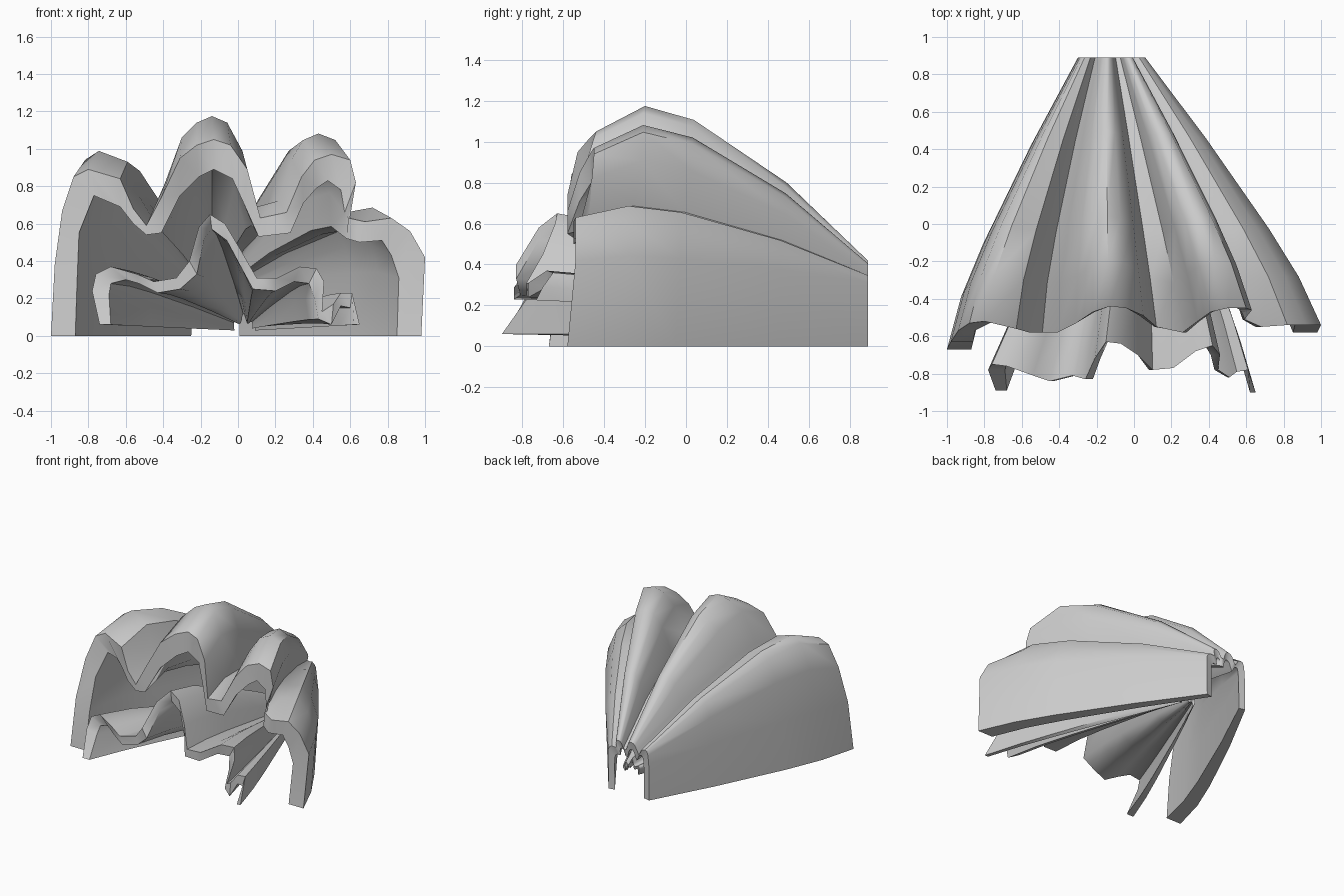
import bpy, bmesh, math

STATIONS = [0, .18, .36, .7, 1]      # rim -> hinge
BULGE = [0, .84, 1, .68, 0]          # arch of each rib between rim and hinge

# Rim columns: outer x, outer z, y, inner x, inner z
UPPER = [
    (-1.0, 0, -.67, -.87, 0), (-.98, .38, -.63, -.86, .3),
    (-.94, .67, -.57, -.85, .55), (-.88, .85, -.53, -.77, .75),
    (-.8, .89, -.52, -.7, .72), (-.63, .84, -.56, -.63, .69),
    (-.56, .68, -.58, -.56, .6), (-.49, .59, -.58, -.49, .54),
    (-.41, .74, -.58, -.41, .55), (-.31, .95, -.53, -.31, .75),
    (-.22, 1.02, -.47, -.21, .85), (-.13, 1.05, -.44, -.13, .89),
    (-.04, 1.02, -.45, -.03, .84), (.05, .89, -.49, .03, .71),
    (.12, .63, -.55, .11, .53), (.26, .66, -.58, .28, .55),
    (.34, .85, -.52, .35, .71), (.41, .94, -.47, .42, .79),
    (.5, .97, -.45, .48, .83), (.6, .94, -.45, .55, .78),
    (.63, .82, -.46, .57, .66), (.59, .63, -.51, .58, .52),
    (.68, .61, -.55, .65, .5), (.82, .63, -.54, .77, .51),
    (.92, .56, -.54, .82, .43), (1.0, .42, -.54, .86, .31),
    (.98, 0, -.58, .85, 0),
]
LOWER = [
    (-.74, .06, -.89, -.68, .06), (-.78, .24, -.78, -.69, .22),
    (-.76, .33, -.75, -.68, .28), (-.68, .37, -.76, -.6, .3),
    (-.54, .33, -.81, -.53, .28), (-.45, .29, -.84, -.43, .23),
    (-.33, .31, -.81, -.31, .25), (-.26, .4, -.83, -.22, .33),
    (-.21, .58, -.72, -.18, .52), (-.15, .65, -.63, -.14, .57),
    (-.07, .6, -.64, -.06, .51), (.02, .45, -.7, .02, .36),
    (.1, .31, -.78, .08, .25), (.21, .31, -.77, .2, .24),
    (.33, .37, -.68, .3, .29), (.42, .36, -.65, .38, .28),
    (.46, .29, -.7, .41, .2), (.45, .13, -.78, .43, .09),
    (.51, .17, -.82, .5, .06), (.55, .23, -.79, .55, .16),
    (.61, .23, -.78, .6, .15), (.65, .06, -.9, .62, .06),
]


def upper_hinge(x, z):
    zh = min(.75 * z, .24 + .17 * z)
    return (-.12 + .18 * x, .89, zh), (-.12 + .13 * x, .88, max(0, zh - .06) if z else 0)


def lower_hinge(x, z):
    zh = .05 + .15 * z
    return (.04 + .1 * x, .64, zh), (.04 + .08 * x, .63, zh - .03)


def ribbed_shell(name, columns, hinge, arch, widen):
    bm = bmesh.new()
    layers = []
    for inner in (0, 1):
        grid = []
        for xo, zo, y, xi, zi in columns:
            ends = hinge(xo, zo)
            rim = (xi, y, zi) if inner else (xo, y, zo)
            end = ends[inner]
            lift = arch * max(0, zo - ends[0][2])
            col = []
            for s, b in zip(STATIONS, BULGE):
                p = [r + (e - r) * s for r, e in zip(rim, end)]
                p[0] += widen * rim[0] * b
                p[2] += lift * b
                col.append(bm.verts.new(p))
            grid.append(col)
        layers.append(grid)
    a, c = layers
    n, m = len(columns), len(STATIONS)
    for i in range(n - 1):
        for j in range(m - 1):
            for g in (a, c):
                bm.faces.new((g[i][j], g[i + 1][j], g[i + 1][j + 1], g[i][j + 1]))
        for j in (0, m - 1):             # rim and hinge edge strips
            bm.faces.new((a[i][j], a[i + 1][j], c[i + 1][j], c[i][j]))
    for i in (0, n - 1):                 # bottom edge strips
        for j in range(m - 1):
            bm.faces.new((a[i][j], a[i][j + 1], c[i][j + 1], c[i][j]))
    bmesh.ops.recalc_face_normals(bm, faces=bm.faces)
    me = bpy.data.meshes.new(name)
    bm.to_mesh(me)
    bm.free()
    ob = bpy.data.objects.new(name, me)
    bpy.context.collection.objects.link(ob)
    bpy.ops.object.select_all(action='DESELECT')
    ob.select_set(True)
    bpy.context.view_layer.objects.active = ob
    bpy.ops.object.shade_smooth_by_angle(angle=math.radians(50))
    return ob


# Large ribbed canopy and the smaller wavy one beneath it
ribbed_shell("upper_shell", UPPER, upper_hinge, .45, .06)
ribbed_shell("lower_shell", LOWER, lower_hinge, .12, .03)
